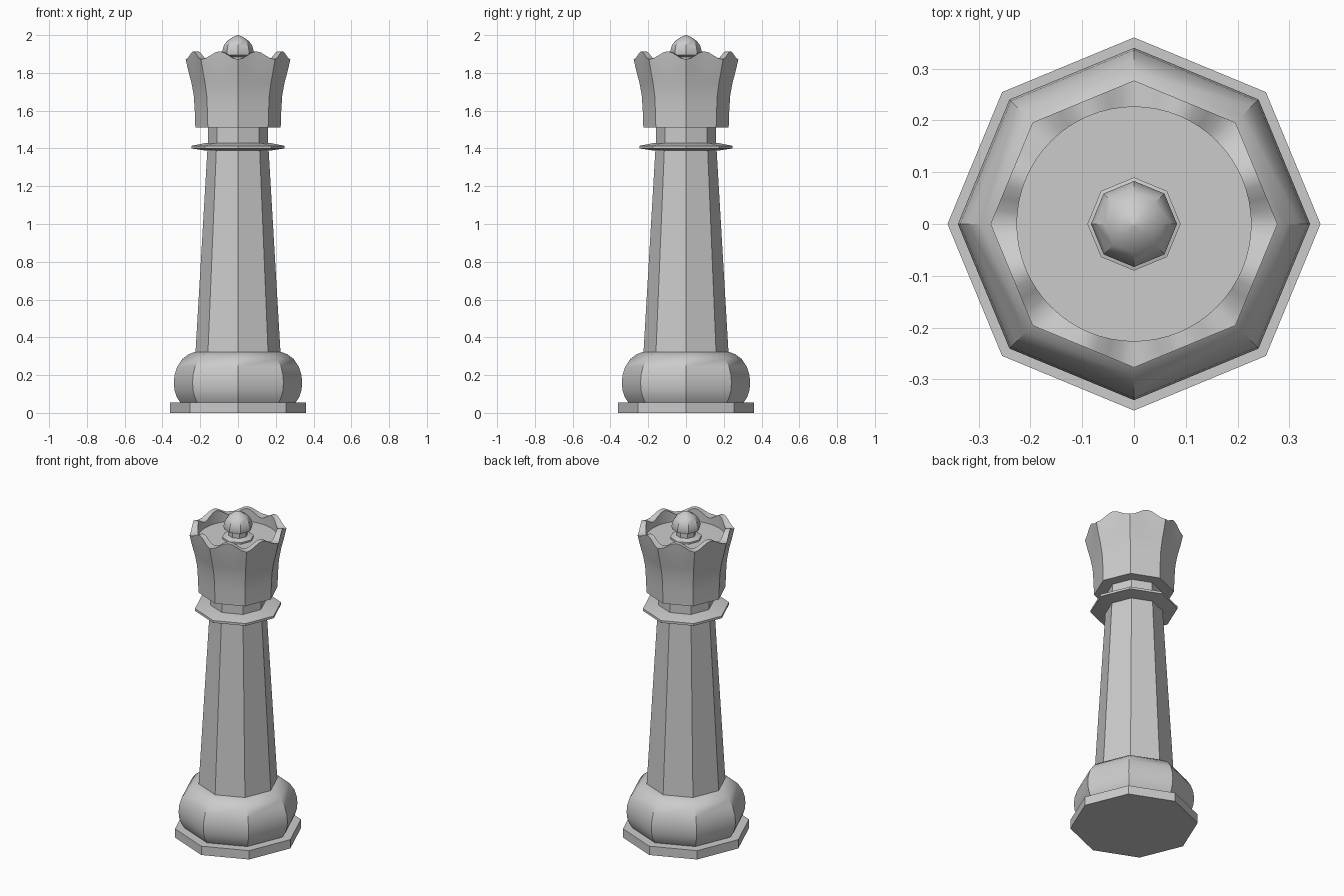
import bpy, bmesh, math

if "Cube" in bpy.data.objects:
    bpy.data.objects.remove(bpy.data.objects["Cube"])

SIDES = 8


def octagon_factor(a):
    # distance to the octagon outline along angle a (corners on the axes)
    step = 2 * math.pi / SIDES
    return math.cos(step / 2) / math.cos((a % step) - step / 2)


def build(name, rings):
    # skin a stack of equal-length rings; close both ends
    bm = bmesh.new()
    loops = [[bm.verts.new(p) for p in ring] for ring in rings]
    n = len(loops[0])
    for lo, hi in zip(loops, loops[1:]):
        for i in range(n):
            j = (i + 1) % n
            bm.faces.new((lo[i], lo[j], hi[j], hi[i]))
    bm.faces.new(loops[0][::-1])
    bm.faces.new(loops[-1])
    bmesh.ops.recalc_face_normals(bm, faces=bm.faces)
    mesh = bpy.data.meshes.new(name)
    bm.to_mesh(mesh)
    bm.free()
    obj = bpy.data.objects.new(name, mesh)
    bpy.context.collection.objects.link(obj)
    bpy.ops.object.select_all(action='DESELECT')
    obj.select_set(True)
    bpy.context.view_layer.objects.active = obj
    bpy.ops.object.shade_smooth_by_angle(angle=math.radians(32))
    return obj


def turned(name, profile):
    angles = [2 * math.pi * i / SIDES for i in range(SIDES)]
    return build(name, [[(r * math.cos(a), r * math.sin(a), z) for a in angles]
                        for r, z in profile])


# Base slab and rounded foot
turned("base_slab", [(0.36, 0), (0.36, 0.055)])
turned("foot", [(0.305, 0.055), (0.325, 0.085), (0.336, 0.12), (0.34, 0.16),
                (0.336, 0.2), (0.322, 0.245), (0.295, 0.285),
                (0.262, 0.31), (0.228, 0.323)])

# Tapered shaft, collar and neck
turned("shaft", [(0.225, 0.32), (0.162, 1.395)])
turned("collar", [(0.165, 1.388), (0.246, 1.4), (0.246, 1.414), (0.165, 1.43)])
turned("neck", [(0.158, 1.42), (0.158, 1.515)])

# Hollow crown: octagonal outside, round inside, scalloped rim low at corners
def crown_ring(r, z, wave=0.0, rnd=False):
    ring = []
    for i in range(SIDES * 8):
        a = 2 * math.pi * i / (SIDES * 8)
        d = r if rnd else r * octagon_factor(a)
        lift = wave * (1 - math.cos(SIDES * a)) / 2
        ring.append((d * math.cos(a), d * math.sin(a), z + lift))
    return ring


build("crown", [crown_ring(0.226, 1.512), crown_ring(0.229, 1.6),
                crown_ring(0.234, 1.68), crown_ring(0.247, 1.75),
                crown_ring(0.263, 1.81), crown_ring(0.277, 1.872, 0.042),
                crown_ring(0.226, 1.872, 0.042, True),
                crown_ring(0.226, 1.835, 0, True)])

# Finial: small ring, stem and pointed dome
turned("finial", [(0.09, 1.83), (0.09, 1.845), (0.055, 1.855), (0.055, 1.885),
                  (0.08, 1.895), (0.083, 1.915), (0.075, 1.945),
                  (0.057, 1.97), (0.03, 1.988), (0.004, 2.0)])
